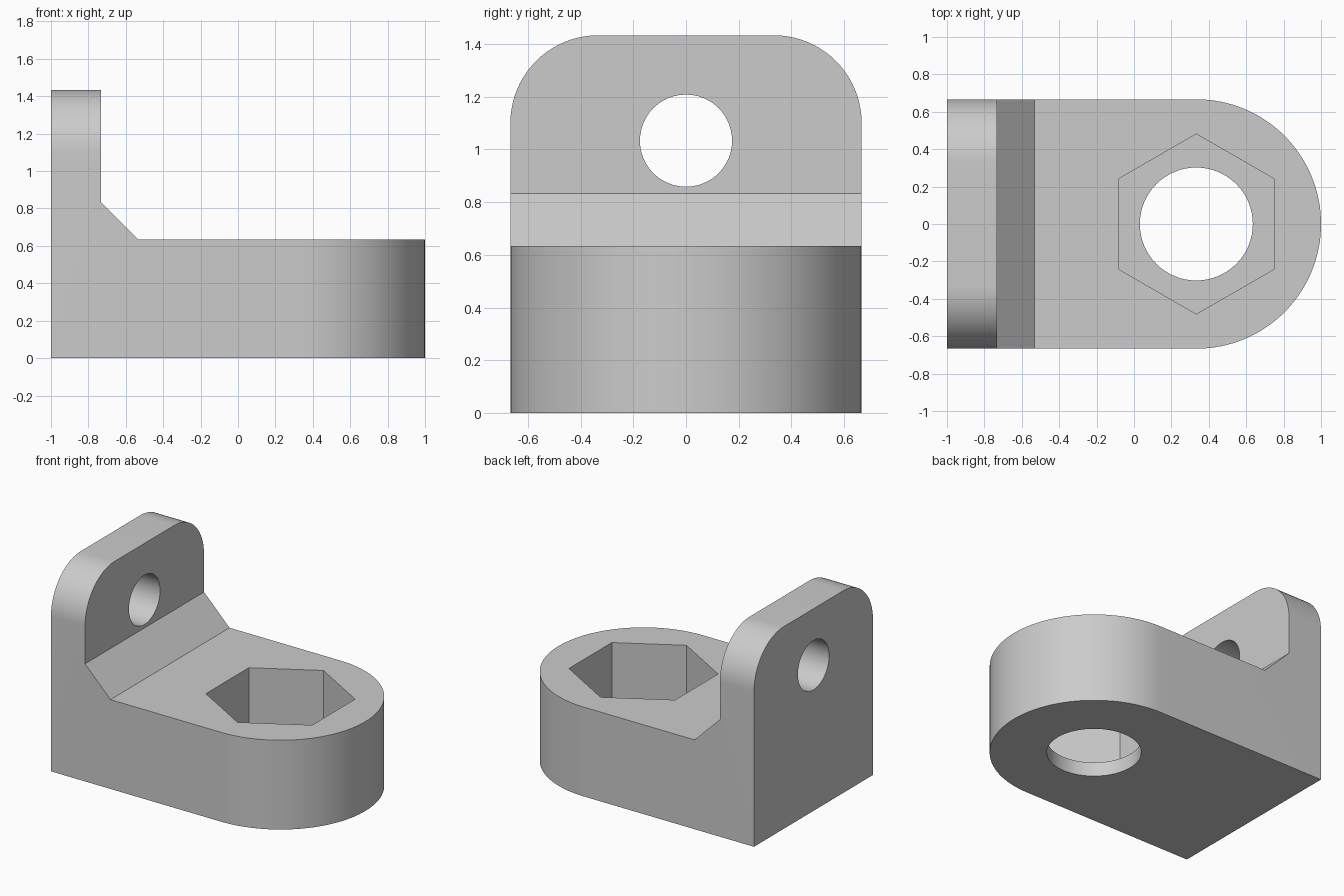
import bpy, bmesh, math
from mathutils import Matrix

cube = bpy.data.objects.get("Cube")
if cube:
    bpy.data.objects.remove(cube, do_unlink=True)

# Main dimensions
HALF_W, BASE_H, TOP = 0.6667, 0.6333, 1.4333
PLATE_X, CHAMFER, CORNER_R = -0.7333, 0.2, 0.3333
BORE_X = 1 - HALF_W

grey = bpy.data.materials.new("plain grey")
grey.use_nodes = True
grey.diffuse_color = (0.6, 0.6, 0.6, 1)
grey.node_tree.nodes["Principled BSDF"].inputs["Base Color"].default_value = (0.6, 0.6, 0.6, 1)


def make_object(name, bm):
    bmesh.ops.recalc_face_normals(bm, faces=bm.faces[:])
    mesh = bpy.data.meshes.new(name)
    bm.to_mesh(mesh)
    bm.free()
    mesh.materials.append(grey)
    obj = bpy.data.objects.new(name, mesh)
    bpy.context.collection.objects.link(obj)
    return obj


def prism(name, sides, radius, depth, matrix):
    bm = bmesh.new()
    bmesh.ops.create_cone(bm, cap_ends=True, segments=sides, radius1=radius,
                          radius2=radius, depth=depth, matrix=matrix)
    return make_object(name, bm)


def round_edges(bm, test, radius, segments):
    edges = [e for e in bm.edges if all(test(v.co) for v in e.verts)
             and abs(e.verts[0].co.y - e.verts[1].co.y) < 0.001]
    bmesh.ops.bevel(bm, geom=edges, offset=radius, offset_type='OFFSET',
                    segments=segments, profile=0.5, affect='EDGES')


# Bracket body: L profile with a chamfered inner corner, extruded across the width
profile = [(-1, 0), (1, 0), (1, BASE_H), (PLATE_X + CHAMFER, BASE_H),
           (PLATE_X, BASE_H + CHAMFER), (PLATE_X, TOP), (-1, TOP)]
bm = bmesh.new()
face = bm.faces.new([bm.verts.new((x, -HALF_W, z)) for x, z in profile])
extruded = bmesh.ops.extrude_face_region(bm, geom=[face], use_keep_orig=True)
moved = [g for g in extruded["geom"] if isinstance(g, bmesh.types.BMVert)]
bmesh.ops.translate(bm, verts=moved, vec=(0, 2 * HALF_W, 0))
bmesh.ops.recalc_face_normals(bm, faces=bm.faces[:])

# Rounded plate corners and the half-round end of the base
round_edges(bm, lambda co: co.z > TOP - 0.01, CORNER_R, 20)
round_edges(bm, lambda co: co.x > 0.99, HALF_W - 0.0001, 32)
bmesh.ops.remove_doubles(bm, verts=bm.verts[:], dist=0.0005)
body = make_object("bracket_body", bm)

# Cutters: bore, hexagonal nut pocket and plate hole
cutters = [
    prism("nut_pocket_cutter", 6, 0.4167 / math.cos(math.pi / 6), 1.0,
          Matrix.Translation((BORE_X, 0, 0.6))),
    prism("bore_cutter", 64, 0.302, 1.0, Matrix.Translation((BORE_X, 0, 0))),
    prism("plate_hole_cutter", 48, 0.175, 1.0,
          Matrix.Translation((-0.87, 0, 1.0333)) @ Matrix.Rotation(math.pi / 2, 4, 'Y')),
]
for cutter in cutters:
    cutter.hide_render = True
    cut = body.modifiers.new(cutter.name, 'BOOLEAN')
    cut.operation, cut.solver, cut.object = 'DIFFERENCE', 'EXACT', cutter

# Bake the cuts and drop the cutters
depsgraph = bpy.context.evaluated_depsgraph_get()
baked = bpy.data.meshes.new_from_object(body.evaluated_get(depsgraph))
body.modifiers.clear()
body.data = baked
for cutter in cutters:
    bpy.data.objects.remove(cutter, do_unlink=True)

# Smooth curved walls with sharp rims
bpy.ops.object.select_all(action='DESELECT')
body.select_set(True)
bpy.context.view_layer.objects.active = body
bpy.ops.object.shade_smooth_by_angle(angle=math.radians(30))
